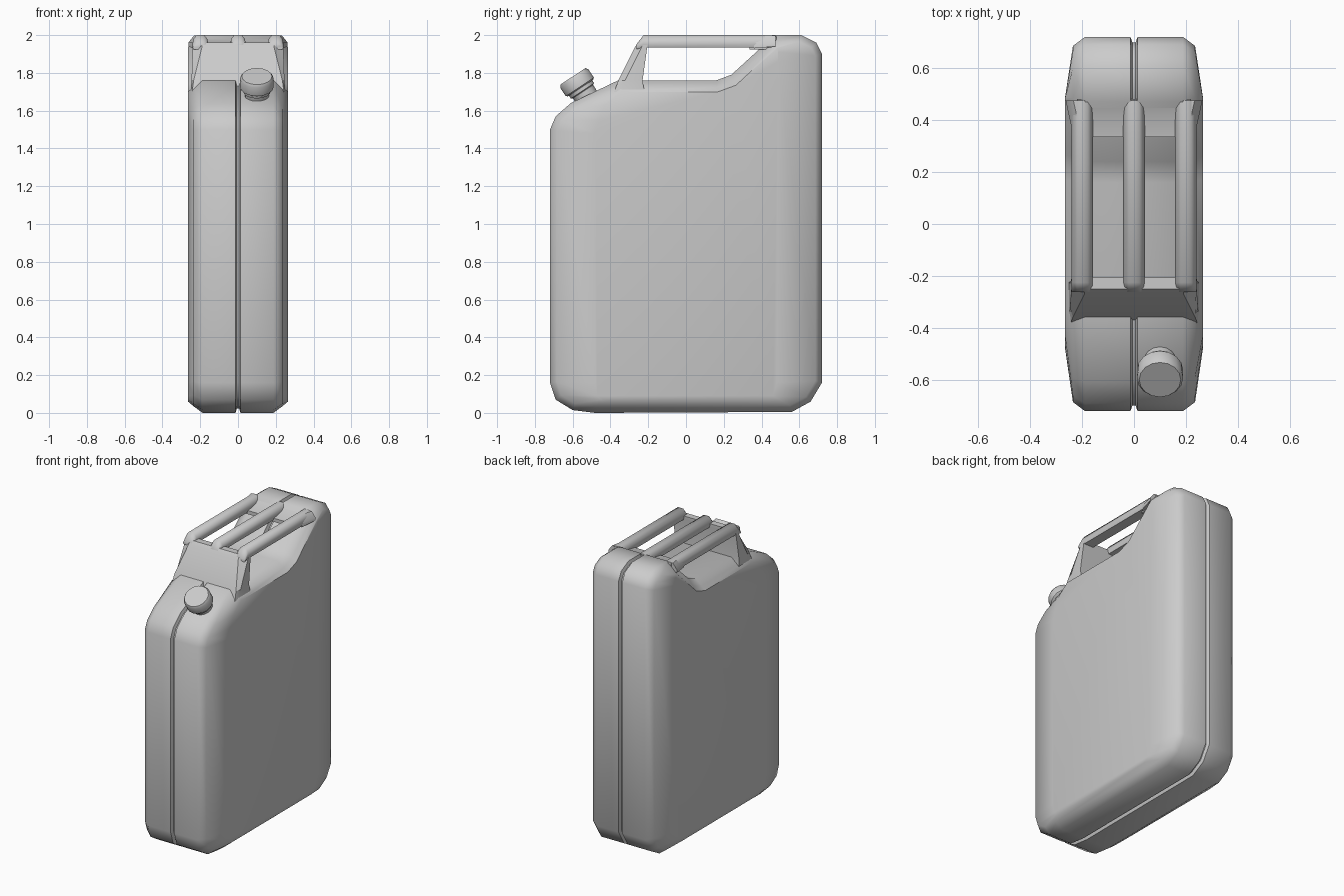
import bpy, bmesh, math
from mathutils import Vector

if "Cube" in bpy.data.objects:
    bpy.data.objects.remove(bpy.data.objects["Cube"])


def loft(name, rings, smooth=50):
    """Skin a list of closed rings and cap both ends."""
    bm = bmesh.new()
    vr = [[bm.verts.new(p) for p in r] for r in rings]
    n = len(vr[0])
    for a, b in zip(vr, vr[1:]):
        for i in range(n):
            j = (i + 1) % n
            bm.faces.new((a[i], a[j], b[j], b[i]))
    bm.faces.new(vr[0])
    bm.faces.new(vr[-1])
    bmesh.ops.recalc_face_normals(bm, faces=bm.faces[:])
    me = bpy.data.meshes.new(name)
    bm.to_mesh(me)
    bm.free()
    ob = bpy.data.objects.new(name, me)
    bpy.context.collection.objects.link(ob)
    bpy.ops.object.select_all(action='DESELECT')
    ob.select_set(True)
    bpy.context.view_layer.objects.active = ob
    bpy.ops.object.shade_smooth_by_angle(angle=math.radians(smooth))
    return ob


def inset(pts, d):
    """Mitred inward offset of a counter-clockwise 2D outline."""
    out = []
    for i, p in enumerate(pts):
        p = Vector(p)
        e0 = (p - Vector(pts[i - 1])).normalized()
        e1 = (Vector(pts[(i + 1) % len(pts)]) - p).normalized()
        n0, n1 = Vector((-e0.y, e0.x)), Vector((-e1.y, e1.x))
        out.append(p + (n0 + n1) * d / (1 + n0.dot(n1)))
    return out


# Can body: side outline (y, z) and the matching outline of the flat side panel
outline = [(-.72, .16), (-.69, .07), (-.60, .015), (-.48, 0), (.56, .005), (.66, .06),
           (.72, .16), (.72, 1.9), (.69, 1.96), (.61, 2.0), (.47, 2.0), (.24, 1.79),
           (.16, 1.76), (-.36, 1.76), (-.61, 1.64), (-.69, 1.57), (-.72, 1.5)]
panel = [(-.48, .16), (-.47, .09), (-.45, .07), (-.42, .06), (.42, .06), (.46, .09),
         (.48, .16), (.488, 1.86), (.487, 1.91), (.485, 1.932), (.48, 1.935), (.265, 1.735),
         (.17, 1.70), (-.34, 1.70), (-.43, 1.63), (-.46, 1.55), (-.48, 1.48)]
half = [(.006, inset(outline, .022)), (.014, outline), (.188, outline),
        (.235, inset(outline, .035)), (.265, panel)]
stations = [(-x, o) for x, o in reversed(half)] + half
loft("can_body", [[(x, p[0], p[1]) for p in o] for x, o in stations])

# Three handle rails with rounded tops and sloped front ends
section = [(-.036, 1.935), (.036, 1.935), (.042, 1.955), (.036, 1.98), (.02, 2.0),
           (-.02, 2.0), (-.036, 1.98), (-.042, 1.955)]
for name, cx in (("handle_rail_left", -.199), ("handle_rail_middle", 0), ("handle_rail_right", .199)):
    rings = []
    for y, s, dz in ((-.262, .4, -.01), (-.225, 1, 0), (.475, 1, 0)):
        rings.append([(cx + x, y, 1.935 + (z - 1.935) * s + (dz if s < 1 else 0))
                      for x, z in section])
    loft(name, rings, 55)

# Front foot of the handle: wedge with chamfered front corners
# (z, front y, back y, front half width, full half width)
levels = [(1.70, -.38, -.22, .243, .25), (1.76, -.358, -.23, .235, .246),
          (1.94, -.268, -.205, .19, .24), (1.962, -.25, -.205, .19, .238)]
loft("handle_front_foot", [[(-f, yf, z), (f, yf, z), (w, yf + .035, z), (w, yb, z),
                            (-w, yb, z), (-w, yf + .035, z)]
                           for z, yf, yb, f, w in levels], 25)

# Rear bridge joining the rails to the back of the can
bridge = [(.335, 1.925), (.48, 1.925), (.48, 1.995), (.42, 1.965), (.335, 1.95)]
loft("handle_rear_bridge", [[(x, y, z) for y, z in bridge] for x in (-.22, .22)], 20)

# Corner flares where the outer rails meet the body
for name, s in (("rail_flare_left", -1), ("rail_flare_right", 1)):
    flare = lambda y, w, lo: [(s * .2, y, lo), (s * w, y, lo), (s * w, y, 1.96),
                              (s * (w - .03), y, 1.998), (s * .2, y, 1.998)]
    loft(name, [flare(.36, .238, 1.93), flare(.475, .263, 1.94)], 45)

# Filler neck and screw cap: turned profiles (radius, height) on a tilted axis
axis = Vector((0, -.55, .83)).normalized()
base = Vector((.10, -.515, 1.655))
u = Vector((1, 0, 0))
v = axis.cross(u)


def turned(name, prof, n=16):
    loft(name, [[base + axis * h + (u * math.cos(t) + v * math.sin(t)) * r
                 for t in (2 * math.pi * i / n for i in range(n))] for r, h in prof], 40)


turned("filler_neck", [(.064, -.03), (.064, .055), (.074, .06), (.074, .09)])
turned("screw_cap", [(.08, .078), (.089, .085), (.089, .138), (.08, .152)])
